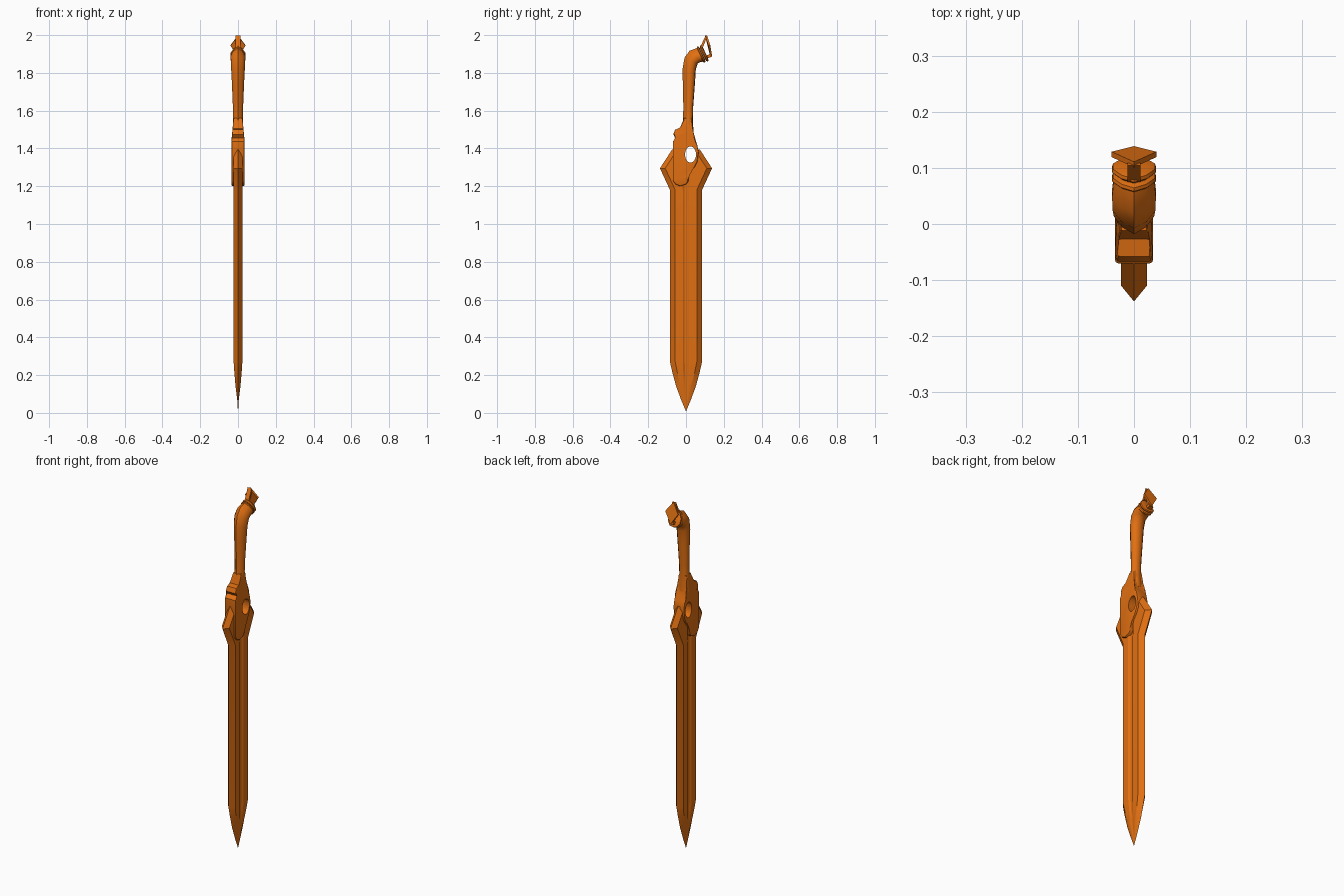
import bpy, bmesh, math
from mathutils import Vector

if "Cube" in bpy.data.objects:
    bpy.data.objects.remove(bpy.data.objects["Cube"], do_unlink=True)

orange = bpy.data.materials.new("burnt_orange")
orange.use_nodes = True
orange.diffuse_color = (0.75, 0.16, 0.006, 1)
orange.node_tree.nodes["Principled BSDF"].inputs["Base Color"].default_value = (0.75, 0.16, 0.006, 1)


def finish(name, bm, angle=35):
    bmesh.ops.recalc_face_normals(bm, faces=bm.faces)
    mesh = bpy.data.meshes.new(name)
    bm.to_mesh(mesh)
    bm.free()
    mesh.materials.append(orange)
    obj = bpy.data.objects.new(name, mesh)
    bpy.context.collection.objects.link(obj)
    bpy.ops.object.select_all(action='DESELECT')
    obj.select_set(True)
    bpy.context.view_layer.objects.active = obj
    bpy.ops.object.shade_smooth_by_angle(angle=math.radians(angle))
    return obj


def loft(name, rings, angle=35):
    """Skin a list of equal closed rings and cap both ends."""
    bm = bmesh.new()
    loops = [[bm.verts.new(p) for p in ring] for ring in rings]
    n = len(loops[0])
    for a, b in zip(loops, loops[1:]):
        for i in range(n):
            j = (i + 1) % n
            bm.faces.new((a[i], a[j], b[j], b[i]))
    bm.faces.new(loops[0])
    bm.faces.new(loops[-1])
    return finish(name, bm, angle)


def slab(name, outline, half, bevel=0.0, taper=None):
    """Extrude a side outline (y, z) across x, with softened rims."""
    bm = bmesh.new()
    sides = [[bm.verts.new((s * half, y, z)) for y, z in outline] for s in (-1, 1)]
    caps = [bm.faces.new(side) for side in sides]
    rims = [e for f in caps for e in f.edges]
    for i in range(len(outline)):
        j = (i + 1) % len(outline)
        bm.faces.new((sides[0][i], sides[0][j], sides[1][j], sides[1][i]))
    if bevel:
        bmesh.ops.bevel(bm, geom=rims, offset=bevel, segments=2, affect='EDGES', profile=0.5)
    if taper:
        for v in bm.verts:
            v.co.x *= taper(v.co.z)
    return finish(name, bm)


def blade_ring(z, w, t, bevel, groove):
    half = [(0, -w), (t, -w + bevel), (t, -w * 0.2), (t - groove, -w * 0.08),
            (t - groove, w * 0.08), (t, w * 0.2), (t, w - bevel), (0, w)]
    return [(x, y, z) for x, y in half] + [(-x, y, z) for x, y in half[-2:0:-1]]


# Blade with fullers and flared shoulders
blade = loft("blade", [blade_ring(*r) for r in (
    (0.01, 0.001, 0.0005, 0.0005, 0),
    (0.07, 0.026, 0.004, 0.015, 0.001),
    (0.14, 0.052, 0.013, 0.024, 0.003),
    (0.21, 0.071, 0.019, 0.026, 0.005),
    (0.27, 0.085, 0.023, 0.028, 0.007),
    (1.18, 0.085, 0.023, 0.028, 0.007),
    (1.295, 0.138, 0.023, 0.028, 0.007),
    (1.395, 0.073, 0.023, 0.028, 0.007))], 25)

# Hub clasping the blade, narrowing into the handle
hub = slab("hub", [
    (-.07, 1.23), (-.055, 1.21), (-.03, 1.20), (0, 1.21), (.012, 1.225), (.016, 1.265),
    (.045, 1.30), (.06, 1.33), (.067, 1.385), (.058, 1.425), (.042, 1.455), (.036, 1.50),
    (.033, 1.56), (-.012, 1.56), (-.027, 1.505), (-.058, 1.50), (-.067, 1.475),
    (-.05, 1.455), (-.07, 1.437)], 0.034, 0.006,
    lambda z: 1 - max(0, z - 1.45) * 2.8)

# Oval opening through hub and blade
bpy.ops.mesh.primitive_cylinder_add(vertices=24, radius=1, depth=0.3,
                                    location=(0, .024, 1.368), rotation=(0, math.pi / 2, 0))
cutter = bpy.context.object
cutter.name = "opening_cutter"
cutter.scale = (0.043, 0.029, 1)
cutter.hide_render = True
for obj in (blade, hub):
    mod = obj.modifiers.new("opening", 'BOOLEAN')
    mod.operation = 'DIFFERENCE'
    mod.solver = 'EXACT'
    mod.object = cutter
    bpy.context.view_layer.objects.active = obj
    bpy.ops.object.modifier_apply(modifier=mod.name)
bpy.data.objects.remove(cutter, do_unlink=True)


def grip_ring(y, z, depth, width, tilt):
    """Grip section with a front ridge, leaning back by tilt degrees."""
    half = [(0, -1), (.6, -.65), (1, -.1), (1, .45), (.6, .9), (0, 1)]
    pts = half + [(-a, b) for a, b in half[-2:0:-1]]
    c, s = math.cos(math.radians(tilt)), math.sin(math.radians(tilt))
    return [(a * width, y + b * depth * c, z - b * depth * s) for a, b in pts]


# Curved handle
loft("handle", [grip_ring(*r) for r in (
    (.006, 1.47, .036, .030, 0),
    (.010, 1.54, .026, .026, 0),
    (.012, 1.62, .026, .027, 0),
    (.015, 1.74, .032, .032, 0),
    (.017, 1.82, .035, .036, 5),
    (.027, 1.865, .038, .038, 24),
    (.049, 1.888, .042, .039, 45),
    (.078, 1.896, .040, .036, 64))], 45)

# Two swept collars at the end of the handle
for name, y, z in (("lower_collar", .078, 1.896), ("upper_collar", .094, 1.902)):
    loft(name, [grip_ring(y + d * .9, z + d * .43, depth, width, 65) for d, depth, width in (
        (-.006, .038, .033), (0, .047, .039), (.006, .045, .037), (.010, .034, .026))])

# Diamond pommel plate, held clear of the collars by two prongs
normal = Vector((0, .96, .28)) * .005
corners = [Vector(p) for p in ((0, .106, 1.998), (.04, .124, 1.945), (0, .134, 1.885), (-.04, .124, 1.945))]
loft("pommel_plate", [[p - normal for p in corners], [p + normal for p in corners]])
slab("upper_prong", [(.075, 1.935), (.104, 1.999), (.109, 1.985), (.092, 1.94)], .012)
slab("lower_prong", [(.104, 1.875), (.112, 1.895), (.130, 1.898), (.135, 1.884)], .012)
